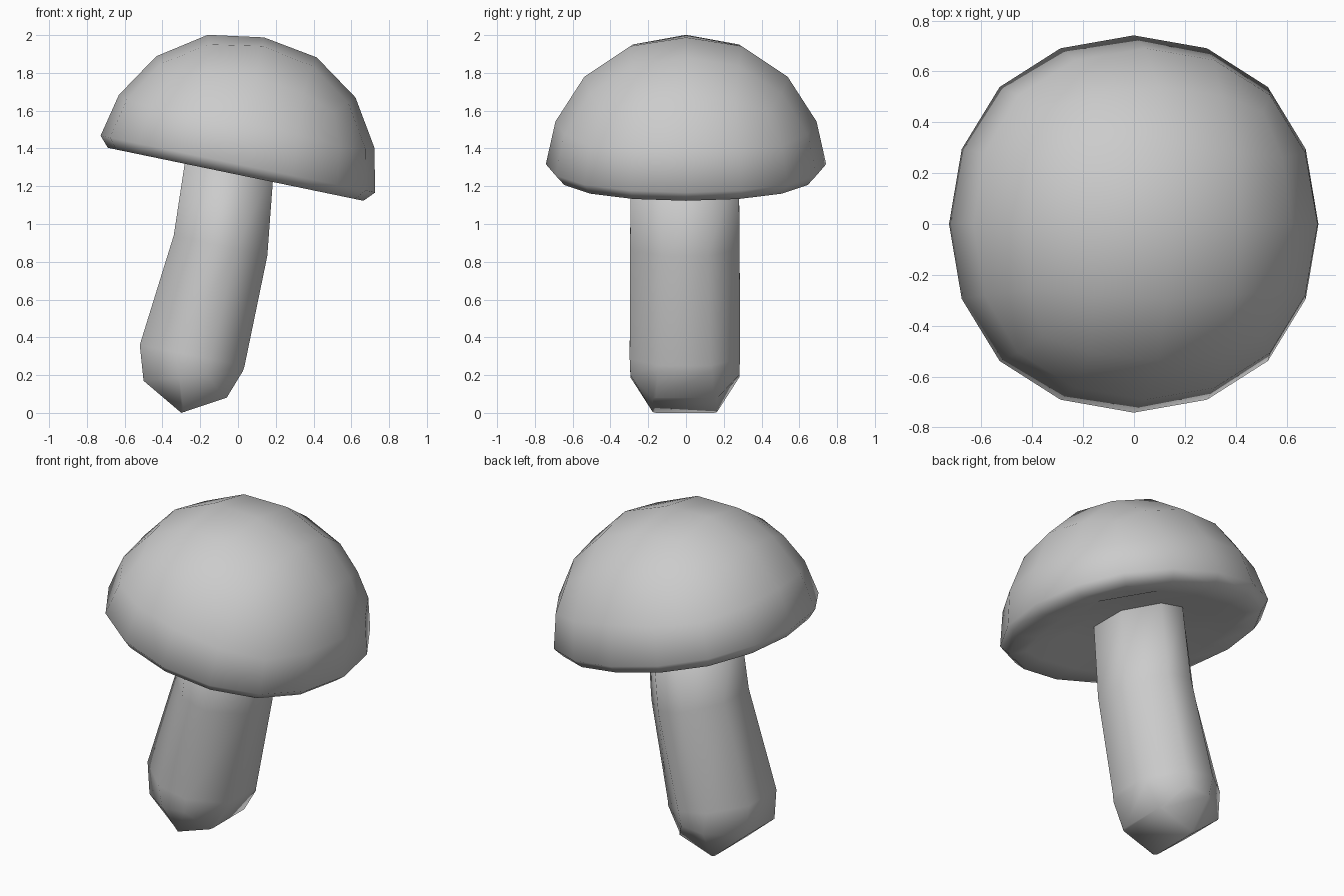
import bpy, bmesh, math

if "Cube" in bpy.data.objects:
    bpy.data.objects.remove(bpy.data.objects["Cube"])


def octagon(left, right, half_y, side, front, cy=-0.006):
    """Eight-sided ring between two (x, z) points; side/front set the facet widths."""
    (x0, z0), (x1, z1) = left, right
    uv = [(1, -side), (1, side), (front, 1), (-front, 1),
          (-1, side), (-1, -side), (-front, -1), (front, -1)]
    return [((x0 + x1) / 2 + u * (x1 - x0) / 2, cy + v * half_y,
             (z0 + z1) / 2 + u * (z1 - z0) / 2) for u, v in uv]


def loft(name, rings):
    """Skin a stack of equal-length rings and close both ends."""
    bm = bmesh.new()
    loops = [[bm.verts.new(p) for p in ring] for ring in rings]
    n = len(loops[0])
    for a, b in zip(loops, loops[1:]):
        for i in range(n):
            j = (i + 1) % n
            bm.faces.new((a[i], a[j], b[j], b[i]))
    bm.faces.new(loops[0])
    bm.faces.new(loops[-1])
    bmesh.ops.recalc_face_normals(bm, faces=bm.faces[:])
    mesh = bpy.data.meshes.new(name)
    bm.to_mesh(mesh)
    bm.free()
    mesh.shade_smooth()
    obj = bpy.data.objects.new(name, mesh)
    bpy.context.collection.objects.link(obj)
    return obj


# Cap: a cube rounded by subdivision, lower half pressed into a shallow hollow
bpy.ops.mesh.primitive_cube_add(size=2)
cap = bpy.context.object
cap.name = "mushroom_cap"
sub = cap.modifiers.new("round", 'SUBSURF')
sub.levels = sub.render_levels = 2
bpy.ops.object.modifier_apply(modifier=sub.name)
verts = cap.data.vertices
radius = max(v.co.x for v in verts)
height = max(v.co.z for v in verts)
for v in verts:
    v.co.x *= 0.742 / radius
    v.co.y *= 0.742 / radius
    if v.co.z > 0.01:
        t = v.co.z / height
        v.co.z = 0.685 * t * min(1, 0.73 + 0.3 * t)
    elif v.co.z < -0.01:
        r = math.hypot(v.co.x, v.co.y)
        v.co.z = -0.055 if r > 0.5 else 0.0
cap.data.shade_smooth()
cap.location = (-0.001, 0, 1.317)
cap.rotation_euler = (0, math.radians(11.7), 0)

# Leaning eight-sided stem with a tapered foot
loft("mushroom_stem", [
    octagon((-0.30, 0.0), (-0.06, 0.08), 0.17, 0.9, 0.9),
    octagon((-0.50, 0.17), (0.025, 0.22), 0.288, 0.5, 0.28),
    octagon((-0.52, 0.36), (0.035, 0.25), 0.292, 0.46, 0.34),
    octagon((-0.34, 0.94), (0.155, 0.83), 0.29, 0.42, 0.34),
    octagon((-0.27, 1.40), (0.19, 1.30), 0.285, 0.42, 0.34),
])
